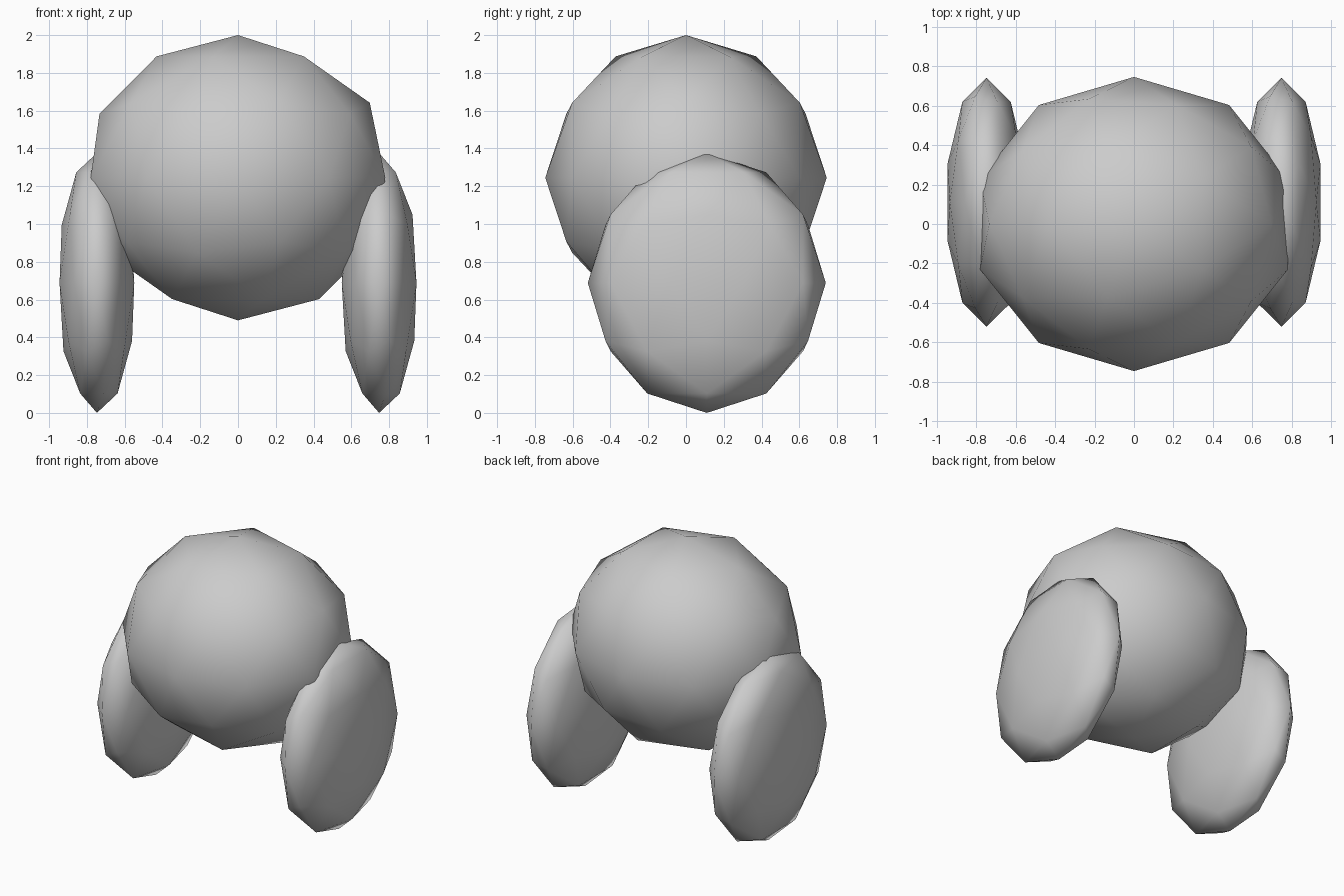
import bpy, math

if "Cube" in bpy.data.objects:
    bpy.data.objects.remove(bpy.data.objects["Cube"])


def ball(name, center, radii):
    """Low-poly smooth-shaded icosphere stretched into an ellipsoid."""
    bpy.ops.mesh.primitive_ico_sphere_add(subdivisions=2, radius=1, location=center,
                                          rotation=(0, 0, math.pi))
    obj = bpy.context.object
    obj.name = name
    obj.scale = radii
    bpy.ops.object.transform_apply(location=False, rotation=True, scale=True)
    bpy.ops.object.shade_smooth()
    return obj


# Round central body
ball("body", (0, 0, 1.245), (0.82, 0.745, 0.755))

# Flattened side discs
for side, x in (("left", -0.747), ("right", 0.747)):
    ball(side + "_side_disc", (x, 0.11, 0.688), (0.208, 0.63, 0.688))
